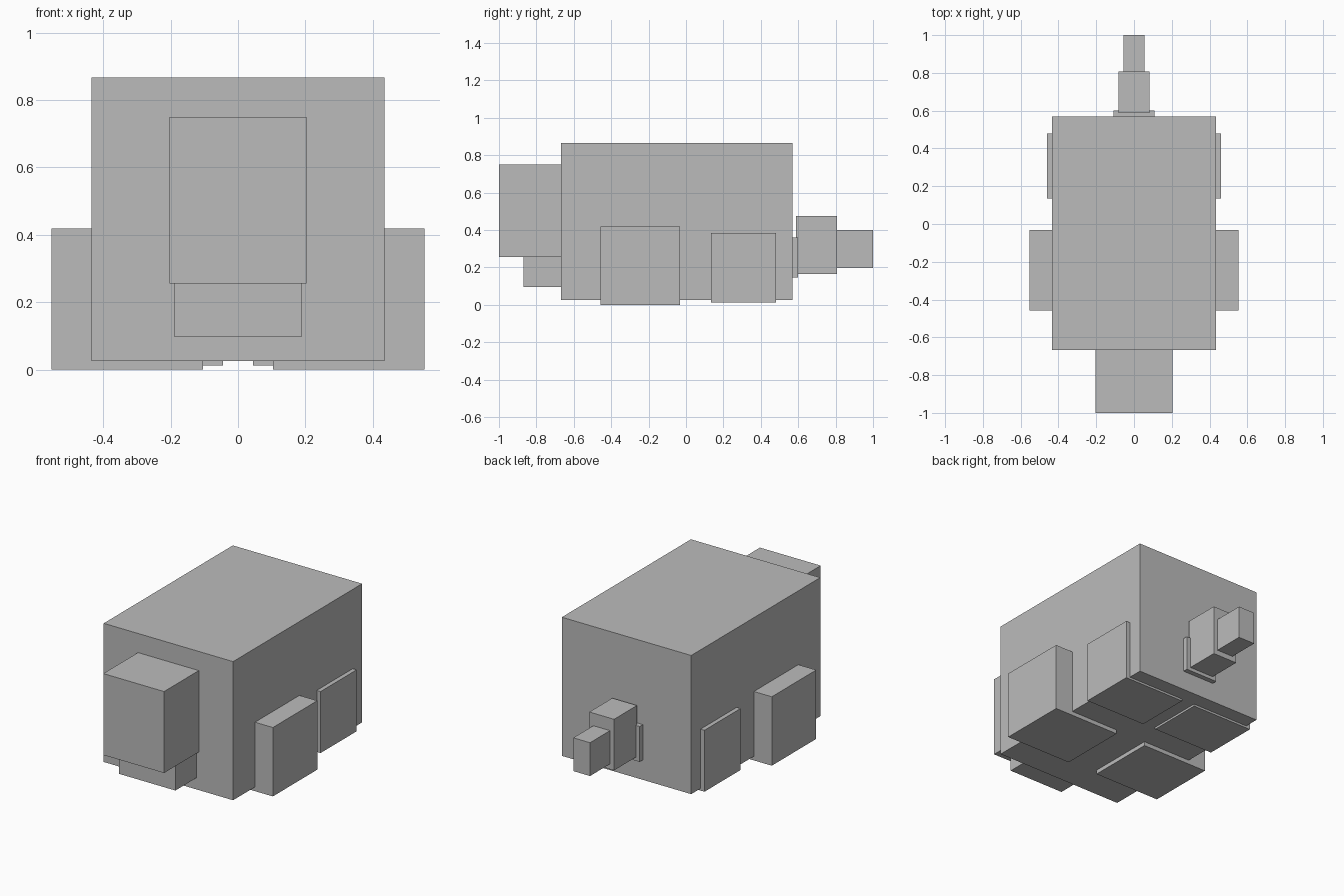
import bpy

if "Cube" in bpy.data.objects:
    bpy.data.objects.remove(bpy.data.objects["Cube"])

grey = bpy.data.materials.new("plain grey")
grey.diffuse_color = (0.5, 0.5, 0.5, 1)
grey.use_nodes = True
grey.node_tree.nodes["Principled BSDF"].inputs["Base Color"].default_value = grey.diffuse_color


def box(name, x, y, z):
    """Add a box spanning the given (min, max) ranges."""
    bpy.ops.mesh.primitive_cube_add(size=1)
    ob = bpy.context.object
    ob.name = name
    ob.location = [(a + b) / 2 for a, b in (x, y, z)]
    ob.scale = [b - a for a, b in (x, y, z)]
    bpy.ops.object.transform_apply(location=True, rotation=False, scale=True)
    ob.data.materials.append(grey)
    return ob


# Body
box("body", (-0.434, 0.434), (-0.667, 0.57), (0.025, 0.866))

# Head and lower jaw
box("head", (-0.204, 0.204), (-1.0, -0.66), (0.256, 0.75))
box("jaw", (-0.189, 0.189), (-0.87, -0.66), (0.096, 0.256))

# Legs, mirrored left and right
for side, s in (("right", 1), ("left", -1)):
    box("front_leg_" + side, sorted((s * 0.104, s * 0.554)),
        (-0.457, -0.031), (0.0, 0.418))
    box("back_leg_" + side, sorted((s * 0.045, s * 0.46)),
        (0.135, 0.48), (0.012, 0.385))

# Stepped tail
box("tail_base", (-0.109, 0.109), (0.56, 0.6), (0.145, 0.36))
box("tail_middle", (-0.083, 0.083), (0.588, 0.808), (0.166, 0.476))
box("tail_tip", (-0.056, 0.056), (0.80, 1.0), (0.198, 0.4))
